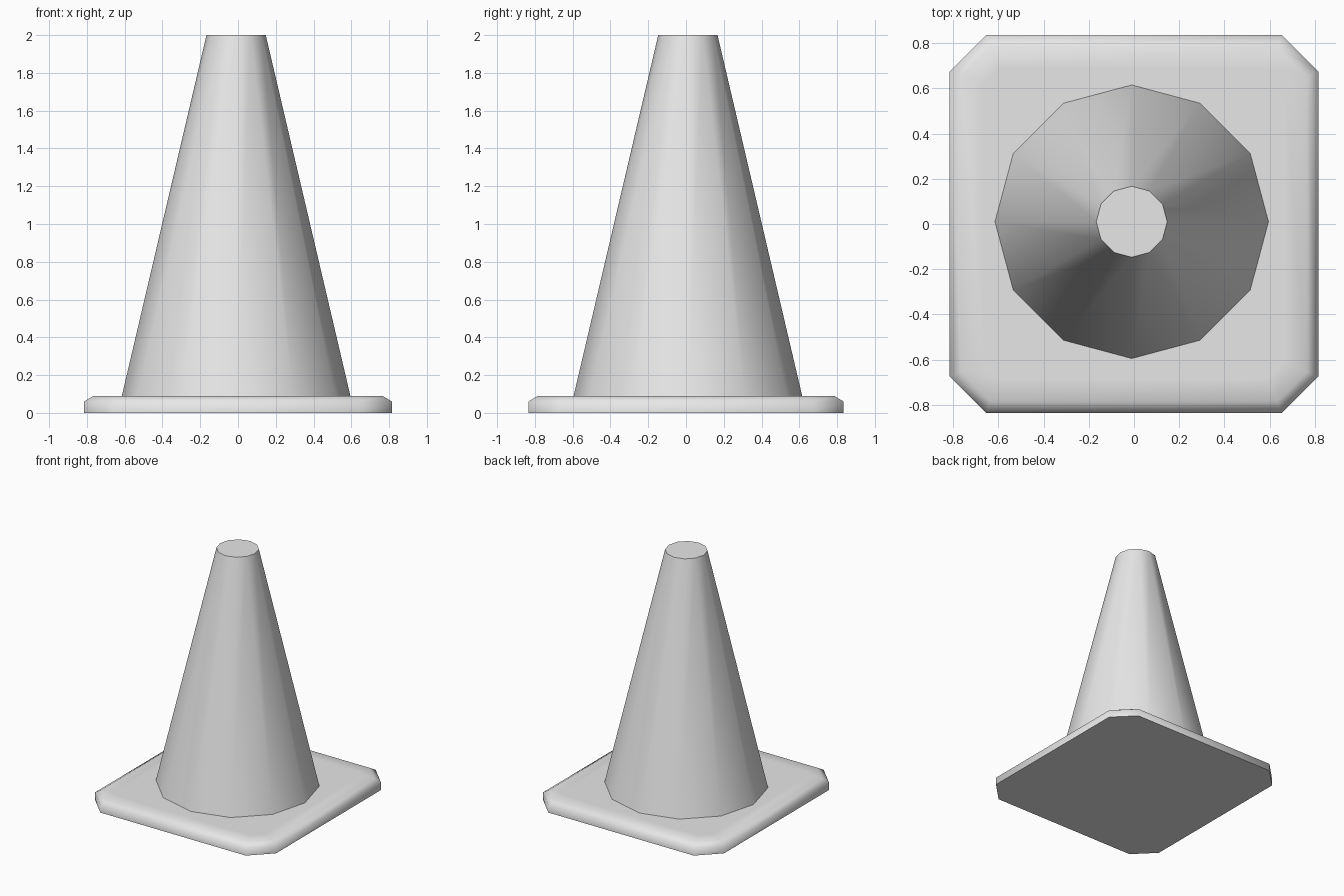
import bpy
import bmesh
import math

cube = bpy.data.objects.get("Cube")
if cube:
    bpy.data.objects.remove(cube, do_unlink=True)

# Single plain grey
GREY = (0.8, 0.8, 0.8, 1)
grey = bpy.data.materials.new("plain_grey")
grey.use_nodes = True
grey.diffuse_color = GREY
grey.node_tree.nodes["Principled BSDF"].inputs["Base Color"].default_value = GREY


def octagon(inset, z):
    """Rectangle with clipped corners, shrunk evenly by inset."""
    x, y = 0.815 - inset, 0.835 - inset
    c = 0.16 - inset * (2 - math.sqrt(2))
    return [(x, y - c, z), (x - c, y, z), (c - x, y, z), (-x, y - c, z),
            (-x, c - y, z), (c - x, -y, z), (x - c, -y, z), (x, c - y, z)]


def circle(radius, z, sides=12):
    """Ring around the cone axis, which sits slightly off the centre."""
    return [(-0.01 + radius * math.cos(math.tau * i / sides),
             0.01 + radius * math.sin(math.tau * i / sides), z)
            for i in range(sides)]


def loft(name, loops):
    """Skin matching loops from bottom to top and cap both ends."""
    bm = bmesh.new()
    rings = [[bm.verts.new(p) for p in loop] for loop in loops]
    n = len(rings[0])
    for low, high in zip(rings, rings[1:]):
        for i in range(n):
            j = (i + 1) % n
            bm.faces.new((low[i], low[j], high[j], high[i]))
    bm.faces.new(rings[0][::-1])
    bm.faces.new(rings[-1])
    mesh = bpy.data.meshes.new(name)
    bm.to_mesh(mesh)
    bm.free()
    mesh.materials.append(grey)
    obj = bpy.data.objects.new(name, mesh)
    bpy.context.collection.objects.link(obj)
    bpy.ops.object.select_all(action="DESELECT")
    obj.select_set(True)
    bpy.context.view_layer.objects.active = obj
    bpy.ops.object.shade_smooth_by_angle(angle=math.radians(65))
    return obj


# Base plate with clipped corners and a softened top rim
loft("base_plate", [octagon(0, 0), octagon(0, 0.06),
                    octagon(0.05, 0.09), octagon(0.15, 0.09)])

# Tapered twelve-sided cone with a flat closed top
loft("cone_body", [circle(0.605, 0.09), circle(0.157, 2)])
